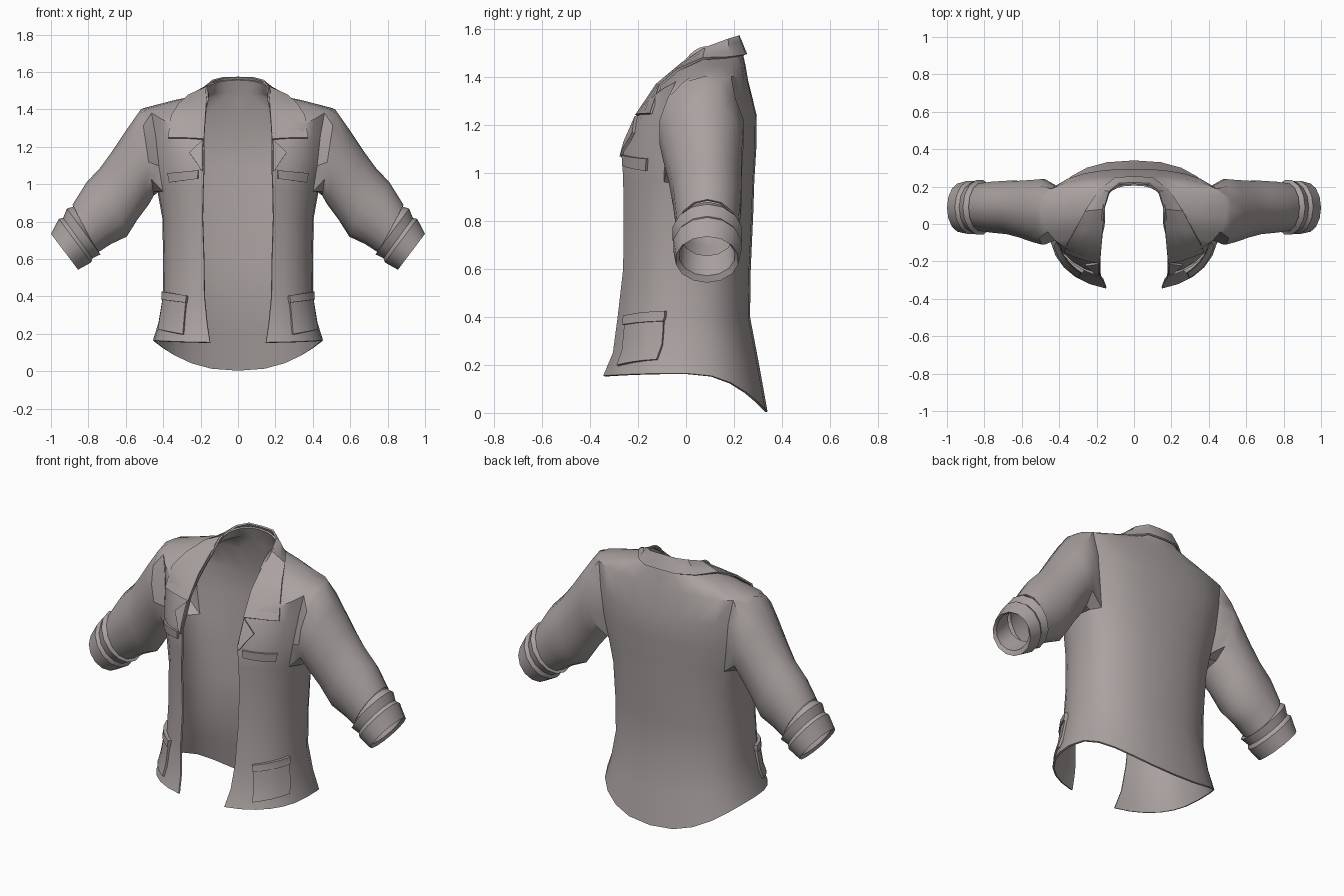
import bpy, bmesh, math
from mathutils import Vector
from mathutils.bvhtree import BVHTree

if "Cube" in bpy.data.objects:
    bpy.data.objects.remove(bpy.data.objects["Cube"])

cloth = bpy.data.materials.new("warm_grey_cloth")
cloth.diffuse_color = (0.40, 0.36, 0.355, 1)
cloth.use_nodes = True
cloth.node_tree.nodes["Principled BSDF"].inputs["Base Color"].default_value = cloth.diffuse_color


def finish(name, bm, thick, offset=-1):
    """Turn a right-hand half into a mirrored, thickened, smooth object."""
    me = bpy.data.meshes.new(name)
    bm.to_mesh(me)
    ob = bpy.data.objects.new(name, me)
    bpy.context.collection.objects.link(ob)
    me.materials.append(cloth)
    m = ob.modifiers.new("mirror", 'MIRROR')
    m.use_clip = True
    m.merge_threshold = 0.002
    if thick:
        s = ob.modifiers.new("thickness", 'SOLIDIFY')
        s.thickness, s.offset = thick, offset
    bpy.ops.object.select_all(action='DESELECT')
    ob.select_set(True)
    bpy.context.view_layer.objects.active = ob
    bpy.ops.object.convert(target='MESH')
    bpy.ops.object.shade_smooth_by_angle(angle=math.radians(35))
    return ob


def section(zb, zs, zf, xs, yb, ym, yf, xf, n=6, e=0.85):
    """Half outline from back centre, round the side, to the front edge."""
    end = math.pi - math.asin((xf / xs) ** (1 / e))
    angles = [math.pi / 2 * i / n for i in range(n + 1)]
    angles += [math.pi / 2 + (end - math.pi / 2) * i / n for i in range(1, n + 1)]
    pts = []
    for a in angles:
        c = abs(math.cos(a))
        x = xs * max(math.sin(a), 0) ** e
        if a <= math.pi / 2:
            y, z = ym + (yb - ym) * c ** e, zs + (zb - zs) * c * c
        else:
            c /= abs(math.cos(end))
            y, z = ym + (yf - ym) * c ** e, zs + (zf - zs) * c * c
        pts.append(Vector((x, y, z)))
    return pts


def ring(ux, uz, lx, lz, y0, y1, n=14):
    """Sleeve loop given its upper and lower points and its depth."""
    mid = Vector(((ux + lx) / 2, (y0 + y1) / 2, (uz + lz) / 2))
    up = Vector(((ux - lx) / 2, 0, (uz - lz) / 2))
    front = Vector((0, (y0 - y1) / 2, 0))
    return [mid + up * math.cos(k * math.tau / n) + front * math.sin(k * math.tau / n)
            for k in range(n)]


def loft_rings(bm, loops):
    for a, b in zip(loops, loops[1:]):
        for k in range(len(a)):
            j = (k + 1) % len(a)
            bm.faces.new((a[k], a[j], b[j], b[k]))


# Body: z back/side/front, side x, y back/side/front, opening x
rows = [section(*r) for r in (
    (0.005, 0.165, 0.155, 0.455, 0.340, 0.00, -0.345, 0.15),
    (0.200, 0.260, 0.250, 0.425, 0.305, 0.00, -0.305, 0.165),
    (0.400, 0.400, 0.400, 0.402, 0.267, 0.01, -0.285, 0.180),
    (0.600, 0.600, 0.600, 0.400, 0.270, 0.02, -0.262, 0.183),
    (0.820, 0.820, 0.820, 0.405, 0.280, 0.04, -0.260, 0.190),
    (0.970, 0.960, 0.970, 0.430, 0.285, 0.06, -0.262, 0.187),
    (1.100, 1.100, 1.090, 0.455, 0.293, 0.08, -0.268, 0.182),
    (1.240, 1.270, 1.210, 0.475, 0.295, 0.09, -0.215, 0.180),
    (1.390, 1.408, 1.265, 0.500, 0.258, 0.10, -0.190, 0.180),
    (1.450, 1.450, 1.350, 0.340, 0.248, 0.10, -0.120, 0.174),
    (1.495, 1.480, 1.420, 0.190, 0.238, 0.10, -0.050, 0.167),
    (1.560, 1.530, 1.455, 0.165, 0.215, 0.10, -0.015, 0.158))]
bm = bmesh.new()
g = [[bm.verts.new(p) for p in r] for r in rows]
for r in range(len(g) - 1):
    for c in range(12):
        if not (5 <= r < 8 and 4 <= c < 8):      # leave the armhole open
            bm.faces.new((g[r][c], g[r + 1][c], g[r + 1][c + 1], g[r][c + 1]))

# Sleeve grown out of the armhole loop
hole = [g[8][6], g[8][7], g[8][8], g[7][8], g[6][8]]
hole += [g[5][c] for c in (8, 7, 6, 5, 4)]
hole += [g[6][4], g[7][4], g[8][4], g[8][5]]
sleeve = [ring(*s) for s in (
    (0.520, 1.400, 0.450, 0.940, -0.115, 0.245),
    (0.590, 1.300, 0.475, 0.895, -0.100, 0.240),
    (0.670, 1.180, 0.535, 0.815, -0.075, 0.235),
    (0.735, 1.090, 0.595, 0.720, -0.058, 0.235),
    (0.810, 1.010, 0.680, 0.680, -0.050, 0.230),
    (0.885, 0.890, 0.750, 0.635, -0.040, 0.220))]
loft_rings(bm, [hole] + [[bm.verts.new(p) for p in s] for s in sleeve])
bm.normal_update()
bvh = BVHTree.FromBMesh(bm)
finish("jacket_body", bm, 0.01)

# Rolled cuff with a folded groove and an inner lining
bm = bmesh.new()
cuff = [ring(*s) for s in (
    (0.880, 0.880, 0.755, 0.645, -0.035, 0.215),
    (0.915, 0.870, 0.735, 0.625, -0.060, 0.238),
    (0.935, 0.820, 0.778, 0.605, -0.045, 0.222),
    (0.958, 0.815, 0.785, 0.582, -0.056, 0.234),
    (1.000, 0.735, 0.855, 0.543, -0.045, 0.220),
    (0.978, 0.738, 0.862, 0.572, -0.030, 0.205),
    (0.900, 0.835, 0.790, 0.655, -0.025, 0.200))]
loft_rings(bm, [[bm.verts.new(p) for p in s] for s in cuff])
finish("rolled_cuff", bm, 0)


def on_body(p, lift):
    loc, nor, _, _ = bvh.find_nearest(p)
    return loc + nor * lift


# Collar: fold line and outer edge, the outer part lying on the shoulders
fold = [(0, .222, 1.575), (.08, .219, 1.573), (.135, .175, 1.560), (.162, .08, 1.525),
        (.168, -.02, 1.460), (.174, -.125, 1.372), (.183, -.212, 1.243)]
edge = [(0, .255, 1.497), (.10, .250, 1.495), (.19, .18, 1.485), (.26, .07, 1.470),
        (.315, -.03, 1.420), (.355, -.09, 1.345), (.375, -.15, 1.250)]
bm = bmesh.new()
strips = []
for i, (f, o) in enumerate(zip(fold, edge)):
    f, o = Vector(f), Vector(o)
    if i > 2:
        o = on_body(o, 0.018)
    line = [f]
    for t in (0.33, 0.67):
        p = f.lerp(o, t)
        q, n, _, _ = bvh.find_nearest(p)
        if (p - q).dot(n) < 0.014:
            p = q + n * 0.014
        if i == 0:
            p.x = 0
        line.append(p)
    strips.append([bm.verts.new(p) for p in line + [o]])
for a, b in zip(strips, strips[1:]):
    for k in range(3):
        bm.faces.new((a[k], b[k], b[k + 1], a[k + 1]))
bmesh.ops.recalc_face_normals(bm, faces=bm.faces)
bm.normal_update()
if sum(f.normal.z for f in bm.faces) < 0:
    bmesh.ops.reverse_faces(bm, faces=bm.faces)
finish("collar", bm, 0.01)


def patch(name, corners, lift, nu=5, nv=3):
    """Cloth plate laid on the front panel; corners in x, z order round."""
    a, b, c, d = (Vector(p) for p in corners)
    bm = bmesh.new()
    grid = []
    for j in range(nv + 1):
        line = []
        for i in range(nu + 1):
            p = a.lerp(b, i / nu).lerp(d.lerp(c, i / nu), j / nv)
            hit, n, _, _ = bvh.ray_cast(Vector((p.x, -1, p.y)), Vector((0, 1, 0)))
            if hit is None:
                hit = on_body(Vector((p.x, -0.25, p.y)), 0)
                n = Vector((0, -1, 0))
            line.append(bm.verts.new(hit + n * lift))
        grid.append(line)
    for r, s in zip(grid, grid[1:]):
        for i in range(nu):
            bm.faces.new((r[i], r[i + 1], s[i + 1], s[i]))
    finish(name, bm, lift + 0.002)


# Lapel, breast welt, hip pocket and its flap
patch("lapel", ((.186, 1.07), (.200, 1.085), (.258, 1.165), (.186, 1.235)), 0.012)
patch("breast_pocket", ((.212, 1.030), (.360, 1.010), (.370, 1.060), (.210, 1.075)), 0.012)
patch("hip_pocket", ((.290, .195), (.418, .220), (.388, .410), (.272, .395)), 0.012)
patch("hip_pocket_flap", ((.272, .365), (.392, .380), (.390, .425), (.266, .403)), 0.02)
